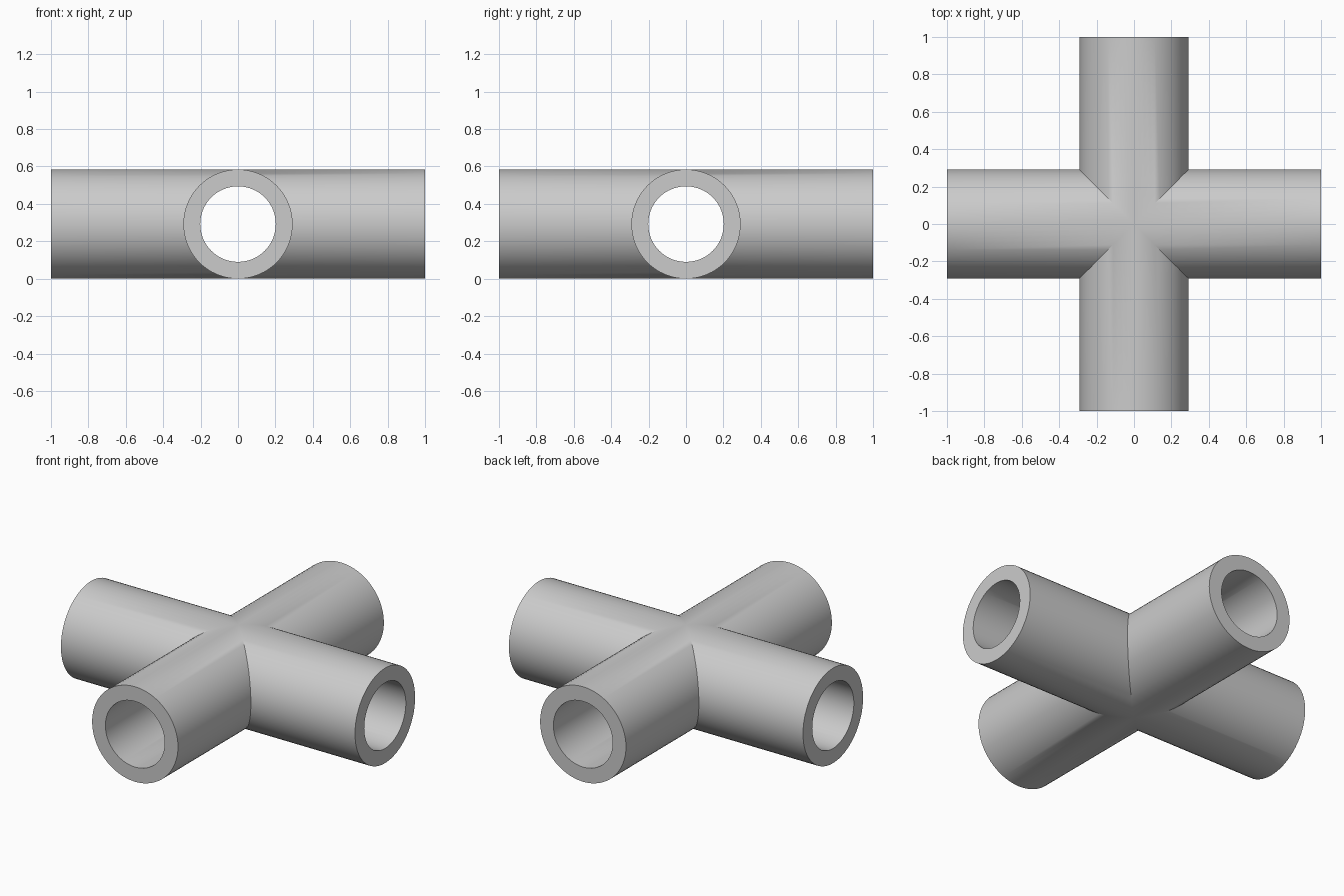
import bpy
import bmesh
from math import cos, sin, pi, radians
from mathutils import Matrix

OUTER, INNER, REACH, SIDES = 0.292, 0.202, 1.0, 64

# Remove the default cube
cube = bpy.data.objects.get("Cube")
if cube:
    bpy.data.objects.remove(cube)

# Plain grey material
grey = bpy.data.materials.new("plain grey")
grey.use_nodes = True
colour = (0.6, 0.6, 0.6, 1)
grey.diffuse_color = colour
grey.node_tree.nodes["Principled BSDF"].inputs["Base Color"].default_value = colour


def ring(bm, radius, mitred):
    """Circle of points at the arm's open end, or along its mitre at the centre."""
    points = []
    for i in range(SIDES):
        a = 2 * pi * i / SIDES
        x, z = radius * cos(a), radius * sin(a)
        points.append(bm.verts.new((x, abs(x) if mitred else REACH, z)))
    return points


def bridge(bm, first, second):
    for i in range(SIDES):
        j = (i + 1) % SIDES
        bm.faces.new((first[i], first[j], second[j], second[i]))


# One hollow arm: outer wall, end rim and bore
bm = bmesh.new()
rings = [ring(bm, OUTER, True), ring(bm, OUTER, False),
         ring(bm, INNER, False), ring(bm, INNER, True)]
for first, second in zip(rings, rings[1:]):
    bridge(bm, first, second)

# Repeat the arm in four directions and weld the mitres
arm = bm.verts[:] + bm.edges[:] + bm.faces[:]
for turn in range(1, 4):
    copy = bmesh.ops.duplicate(bm, geom=arm)["geom"]
    verts = [v for v in copy if isinstance(v, bmesh.types.BMVert)]
    bmesh.ops.rotate(bm, verts=verts, cent=(0, 0, 0),
                     matrix=Matrix.Rotation(turn * pi / 2, 3, "Z"))
bmesh.ops.remove_doubles(bm, verts=bm.verts[:], dist=0.0001)
bmesh.ops.recalc_face_normals(bm, faces=bm.faces[:])
bmesh.ops.translate(bm, verts=bm.verts[:], vec=(0, 0, OUTER))

mesh = bpy.data.meshes.new("cross_pipe")
bm.to_mesh(mesh)
bm.free()
mesh.materials.append(grey)
pipe = bpy.data.objects.new("cross_pipe", mesh)
bpy.context.collection.objects.link(pipe)

# Smooth walls with crisp rims and mitres
bpy.ops.object.select_all(action="DESELECT")
pipe.select_set(True)
bpy.context.view_layer.objects.active = pipe
bpy.ops.object.shade_smooth_by_angle(angle=radians(30))
